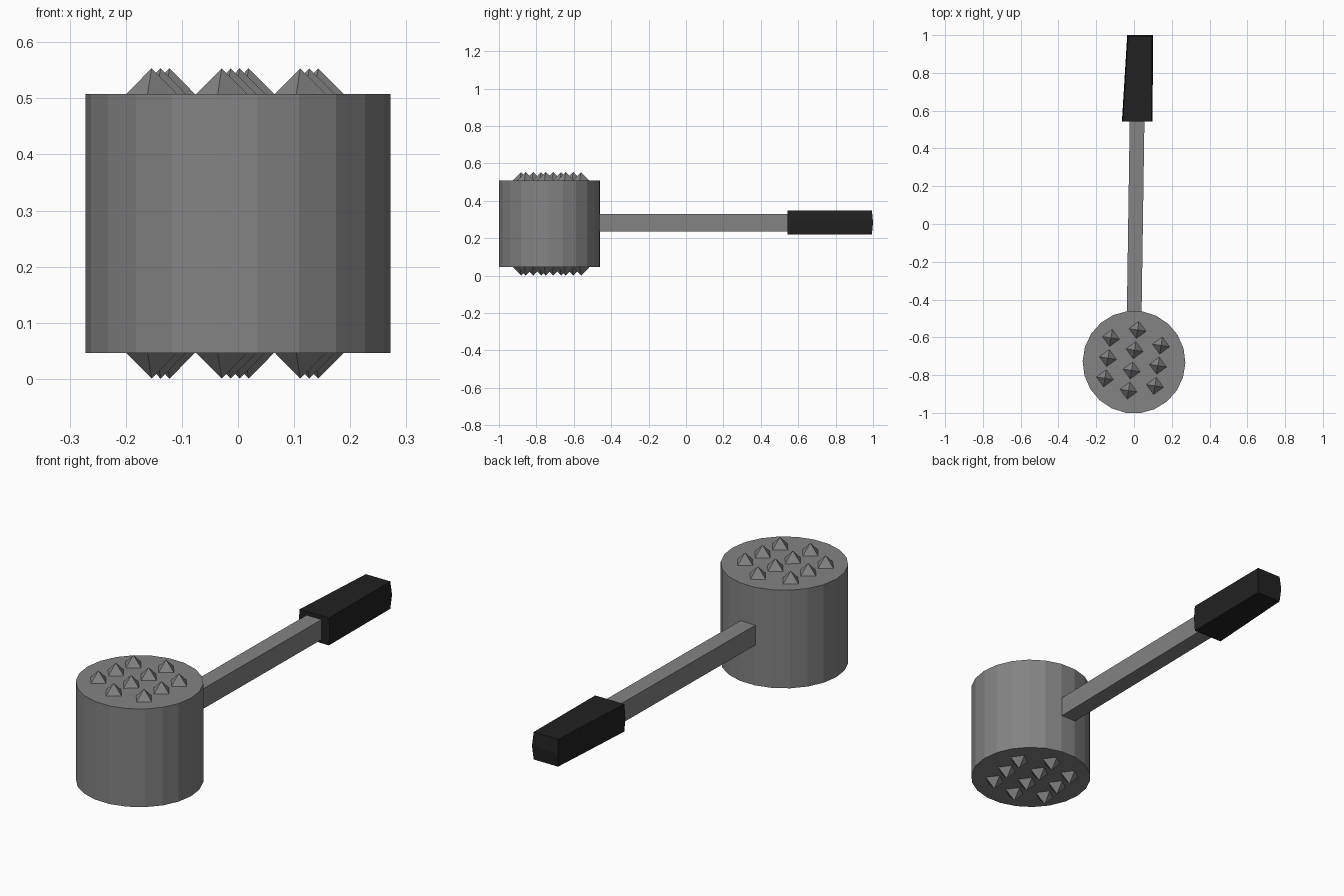
import bpy, bmesh, math
from mathutils import Matrix

if "Cube" in bpy.data.objects:
    bpy.data.objects.remove(bpy.data.objects["Cube"])

HEAD_Y, MID_Z = -0.731, 0.277


def make_material(name, value):
    mat = bpy.data.materials.new(name)
    mat.diffuse_color = (value, value, value, 1)
    mat.use_nodes = True
    mat.node_tree.nodes["Principled BSDF"].inputs["Base Color"].default_value = mat.diffuse_color
    return mat


steel = make_material("dark_steel", 0.228)
black = make_material("grip_black", 0.0155)


def make_object(name, bm, material):
    bmesh.ops.recalc_face_normals(bm, faces=bm.faces)
    mesh = bpy.data.meshes.new(name)
    bm.to_mesh(mesh)
    bm.free()
    mesh.materials.append(material)
    ob = bpy.data.objects.new(name, mesh)
    bpy.context.collection.objects.link(ob)
    return ob


def loft(name, sections, material):
    """Skin equal-length rings of points and cap both ends."""
    bm = bmesh.new()
    rings = [[bm.verts.new(p) for p in ring] for ring in sections]
    n = len(rings[0])
    for a, b in zip(rings, rings[1:]):
        for i in range(n):
            j = (i + 1) % n
            bm.faces.new((a[i], a[j], b[j], b[i]))
    # Each cap is split across its middle so it may bulge
    for ring in (rings[0], rings[-1]):
        if n == 6:
            bm.faces.new(ring[:4])
            bm.faces.new(ring[3:] + ring[:1])
        else:
            bm.faces.new(ring)
    return make_object(name, bm, material)


# Faceted 22-sided head
bm = bmesh.new()
turn = Matrix.Rotation(math.radians(180 / 22 - 1), 4, 'Z')
bmesh.ops.create_cone(bm, cap_ends=True, segments=22, radius1=0.272, radius2=0.272,
                      depth=0.461, matrix=Matrix.Translation((0, HEAD_Y, MID_Z)) @ turn)
make_object("mallet_head", bm, steel)

# Three slanted columns of pyramid teeth on both striking faces
columns = [(-0.122, -0.603, 3), (0.019, -0.561, 4), (0.143, -0.643, 3)]
for face, side in (("top", 1), ("bottom", -1)):
    bm = bmesh.new()
    for x, y, count in columns:
        for i in range(count):
            place = (Matrix.Translation((x - 0.016 * i, y - 0.107 * i, MID_Z))
                     @ Matrix.Diagonal((1, 1, side, 1))
                     @ Matrix.Translation((0, 0, 0.2535))
                     @ Matrix.Rotation(math.radians(-9), 4, 'Z'))
            bmesh.ops.create_cone(bm, cap_ends=True, segments=4, radius1=0.046,
                                  radius2=0, depth=0.046, matrix=place)
    make_object(face + "_teeth", bm, steel)


# Square shaft, leaning slightly towards +x
def shaft_ring(y, xc):
    w, h, z = 0.039, 0.047, 0.283
    return [(xc - w, y, z - h), (xc + w, y, z - h), (xc + w, y, z + h), (xc - w, y, z + h)]


loft("shaft", [shaft_ring(-0.55, 0.0), shaft_ring(0.60, 0.017)], steel)


# Dark grip with slightly bulged sides and end
def grip_ring(y, left, right, inset, bulge):
    lo, mid, hi = 0.219, 0.284, 0.348
    return [(left, y + bulge, mid), (left + inset, y, lo), (right - inset, y, lo),
            (right, y + bulge, mid), (right - inset, y, hi), (left + inset, y, hi)]


loft("grip", [grip_ring(0.542, -0.064, 0.098, 0.005, 0.0),
              grip_ring(0.994, -0.036, 0.101, 0.005, 0.006)], black)
